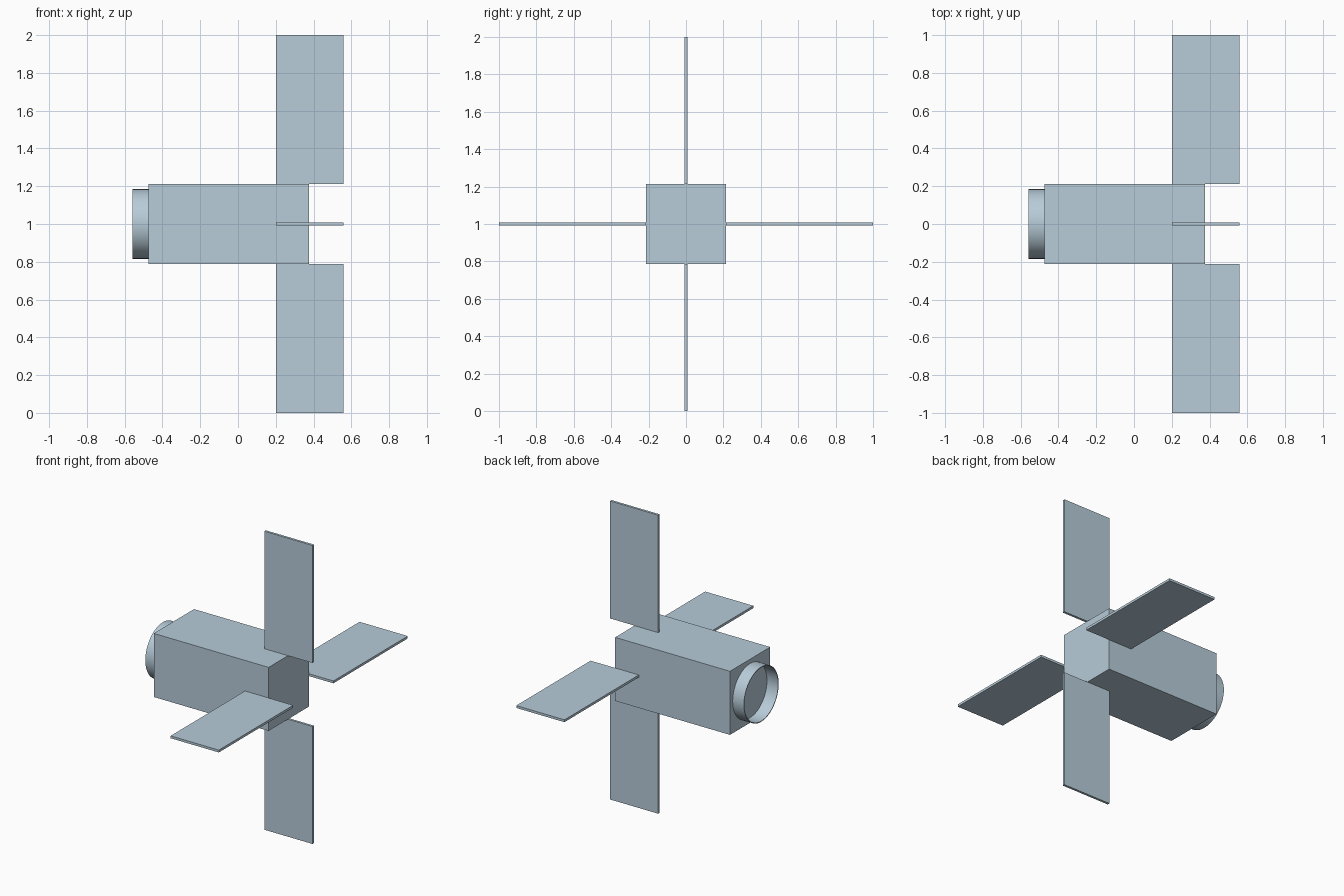
import bpy, bmesh, math
from mathutils import Matrix, Vector

if "Cube" in bpy.data.objects:
    bpy.data.objects.remove(bpy.data.objects["Cube"])

CENTRE = Vector((0, 0, 1))
HALF = 0.213          # half width of the square body

mat = bpy.data.materials.new("pale blue grey")
mat.diffuse_color = (0.477, 0.604, 0.694, 1)
mat.use_nodes = True
mat.node_tree.nodes["Principled BSDF"].inputs["Base Color"].default_value = mat.diffuse_color


def finish(name, bm):
    mesh = bpy.data.meshes.new(name)
    bmesh.ops.recalc_face_normals(bm, faces=bm.faces)
    bm.to_mesh(mesh)
    bm.free()
    mesh.materials.append(mat)
    obj = bpy.data.objects.new(name, mesh)
    bpy.context.collection.objects.link(obj)
    return obj


def box(name, lo, hi, turn=0.0):
    """Box between two corners (relative to the body axis), turned about x."""
    lo, hi = Vector(lo), Vector(hi)
    bm = bmesh.new()
    bmesh.ops.create_cube(bm, size=1)
    bmesh.ops.scale(bm, vec=hi - lo, verts=bm.verts)
    bmesh.ops.translate(bm, vec=(lo + hi) / 2, verts=bm.verts)
    bmesh.ops.transform(bm, verts=bm.verts,
                        matrix=Matrix.Translation(CENTRE) @ Matrix.Rotation(turn, 4, 'X'))
    return finish(name, bm)


# Main body
box("body", (-0.475, -HALF, -HALF), (0.376, HALF, HALF))

# Four solar panels around the rear of the body
for i, side in enumerate(("top", "front", "bottom", "back")):
    box(side + "_solar_panel", (0.201, -0.008, HALF), (0.558, 0.008, 1.0), i * math.pi / 2)

# Thin open docking ring on the end of the body
bm = bmesh.new()
profile = [(-0.475, 0.184), (-0.558, 0.184), (-0.558, 0.179), (-0.475, 0.179)]
verts = [bm.verts.new((x, 0, r)) for x, r in profile]
edges = [bm.edges.new(pair) for pair in zip(verts, verts[1:])]
bmesh.ops.spin(bm, geom=verts + edges, cent=(0, 0, 0), axis=(1, 0, 0),
               angle=2 * math.pi, steps=64)
bmesh.ops.remove_doubles(bm, verts=bm.verts, dist=1e-4)
bmesh.ops.translate(bm, vec=CENTRE, verts=bm.verts)
ring = finish("docking_ring", bm)

# Smooth the round walls, keep the rim sharp
bpy.context.view_layer.objects.active = ring
ring.select_set(True)
bpy.ops.object.shade_smooth_by_angle(angle=math.radians(30))
